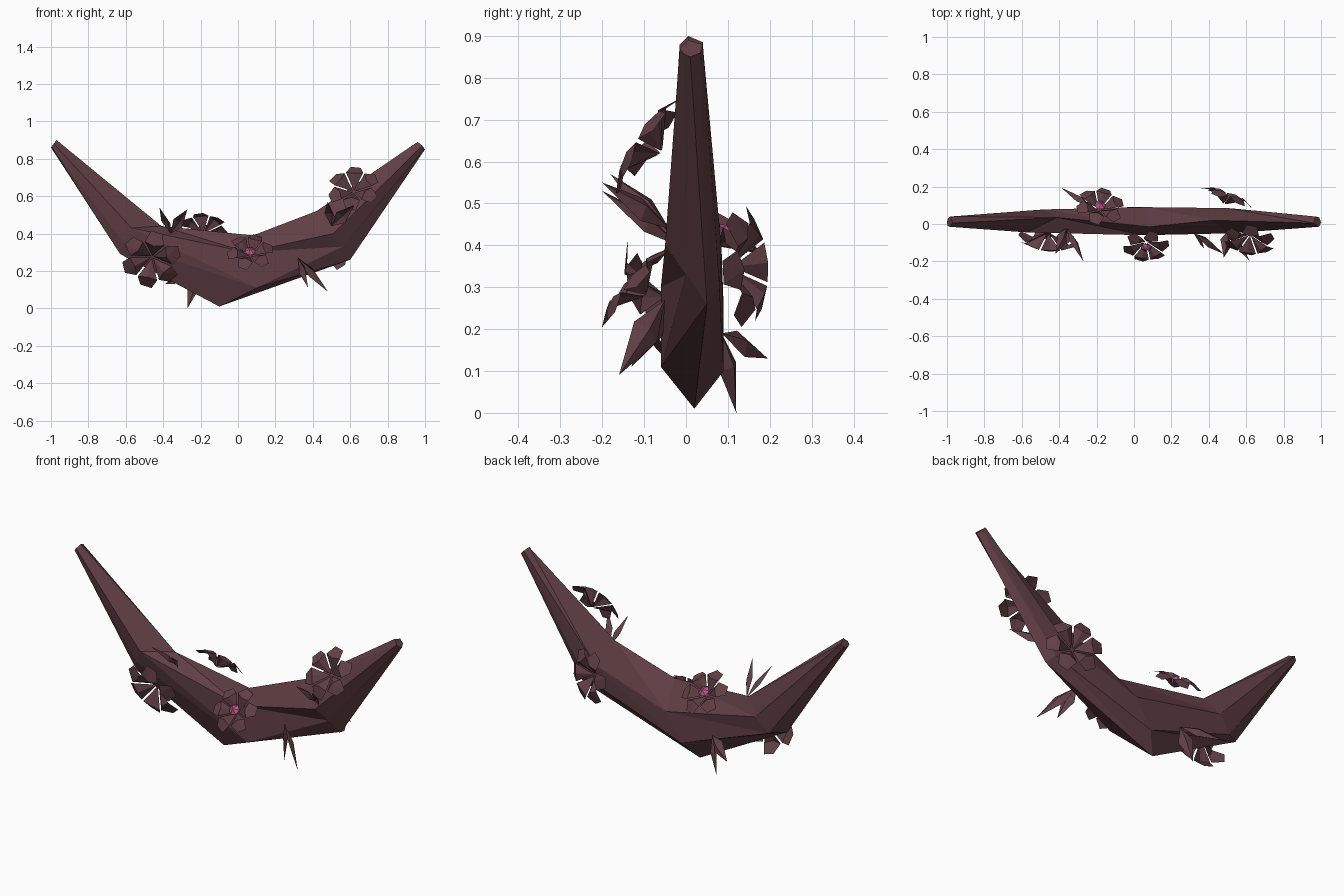
import bpy, math
from mathutils import Vector

if "Cube" in bpy.data.objects:
    bpy.data.objects.remove(bpy.data.objects["Cube"])


def material(name, rgb):
    m = bpy.data.materials.new(name)
    m.diffuse_color = (*rgb, 1)
    m.use_nodes = True
    m.node_tree.nodes["Principled BSDF"].inputs["Base Color"].default_value = m.diffuse_color
    return m


BARK = material("bark", (0.12, 0.05, 0.058))
PINK = material("pink", (0.5, 0.1, 0.28))


def make(name, verts, faces, pink_from=None):
    me = bpy.data.meshes.new(name)
    me.from_pydata([tuple(v) for v in verts], [], faces)
    me.materials.append(BARK)
    if pink_from is not None:
        me.materials.append(PINK)
        for p in me.polygons[pink_from:]:
            p.material_index = 1
    ob = bpy.data.objects.new(name, me)
    bpy.context.collection.objects.link(ob)
    return ob


# Curved branch: six-sided rings from the left tip to the right tip
# (bottom, lower front, upper front, top, upper back, lower back)
rings = [
    [(-1, .01, .86), (-.997, -.01, .865), (-.985, -.015, .88), (-.97, .005, .90), (-.98, .04, .885), (-.992, .035, .868)],
    [(-.63, .01, .29), (-.61, -.02, .35), (-.57, -.045, .43), (-.41, .035, .44), (-.48, .078, .36), (-.55, .06, .28)],
    [(-.1, .02, .01), (.1, -.06, .11), (.05, -.06, .30), (.08, -.015, .39), (.06, .09, .25), (-.03, .09, .10)],
    [(.6, .05, .26), (.56, 0, .33), (.51, -.05, .40), (.42, .02, .52), (.5, .085, .39), (.56, .08, .30)],
    [(1, .01, .85), (.995, -.005, .857), (.985, -.015, .87), (.96, .005, .89), (.97, .04, .88), (.99, .035, .86)],
]
verts = [v for r in rings for v in r]
faces = [tuple(range(6)), tuple(range(29, 23, -1))]
for i in range(4):
    for j in range(6):
        a, b = i * 6 + j, i * 6 + (j + 1) % 6
        faces += [(a, a + 6, b), (a + 6, b + 6, b)]
make("branch", verts, faces)


# Flowers: funnel of creased petals, two of them with a small faceted centre
def flower(name, centre, normal, r, spin, heart=False, n=6):
    q = Vector(normal).normalized().to_track_quat('Z', 'Y')
    vs, fs = [], []

    def add(radius, angle, side, h):
        ca, sa = math.cos(angle), math.sin(angle)
        p = Vector((radius * ca - side * sa, radius * sa + side * ca, h)) * r
        vs.append(q @ p + Vector(centre))

    for k in range(n):
        a, b = spin + k * math.tau / n, len(vs)
        add(.05, a, 0, -.36)
        add(.66, a, -.34, .03)
        add(.58, a, 0, .10)
        add(.66, a, .34, .03)
        add(1.0, a, -.20, -.13)
        add(1.04, a, .20, -.13)
        fs += [(b, b + 1, b + 2), (b, b + 2, b + 3), (b + 1, b + 4, b + 2),
               (b + 2, b + 4, b + 5), (b + 2, b + 5, b + 3)]
    start = None
    if heart:
        start, b = len(fs), len(vs)
        for k in range(n):
            add(.25, spin + k * math.tau / n, 0, -.05)
        add(0, 0, 0, .12)
        fs += [(b + k, b + (k + 1) % n, b + n) for k in range(n)]
    make(name, vs, fs, start)


flower("flower_front_left", (-.465, -.10, .255), (-.1, -.92, -.35), .155, .3)
flower("flower_front_middle", (.065, -.13, .31), (0, -.75, .65), .12, .2, True)
flower("flower_front_right", (.615, -.10, .65), (-.1, -.8, .55), .135, .5)
flower("flower_back_right", (.50, .155, .35), (.35, .93, .05), .14, .1)
flower("flower_back_top", (-.18, .105, .435), (.1, .65, .75), .125, .4, True)


# Leaf pairs: folded kite-shaped blades sharing one base point
def leaf_pair(name, base, tips, width):
    base, vs, fs = Vector(base), [], []
    for t in tips:
        tip = Vector(t)
        d = tip - base
        side = d.cross(Vector((.6, .6, .5))).normalized() * width
        up = side.cross(d).normalized() * width * .5
        mid, b = base + d * .42, len(vs)
        vs += [base, mid + side, mid + up, mid - side, tip]
        fs += [(b, b + 1, b + 2), (b, b + 2, b + 3), (b + 1, b + 4, b + 2), (b + 2, b + 4, b + 3)]
    make(name, vs, fs)


leaf_pair("leaves_front_low", (.32, -.05, .27), [(.48, -.16, .09), (.375, -.13, .11)], .037)
leaf_pair("leaves_back_low", (-.22, .085, .19), [(-.27, .12, 0), (-.39, .195, .13)], .037)
leaf_pair("leaves_front_top", (-.36, -.02, .40), [(-.27, -.20, .53), (-.42, -.16, .54)], .032)
leaf_pair("leaves_front_right", (.50, -.04, .44), [(.48, -.18, .57), (.62, -.20, .55)], .037)
